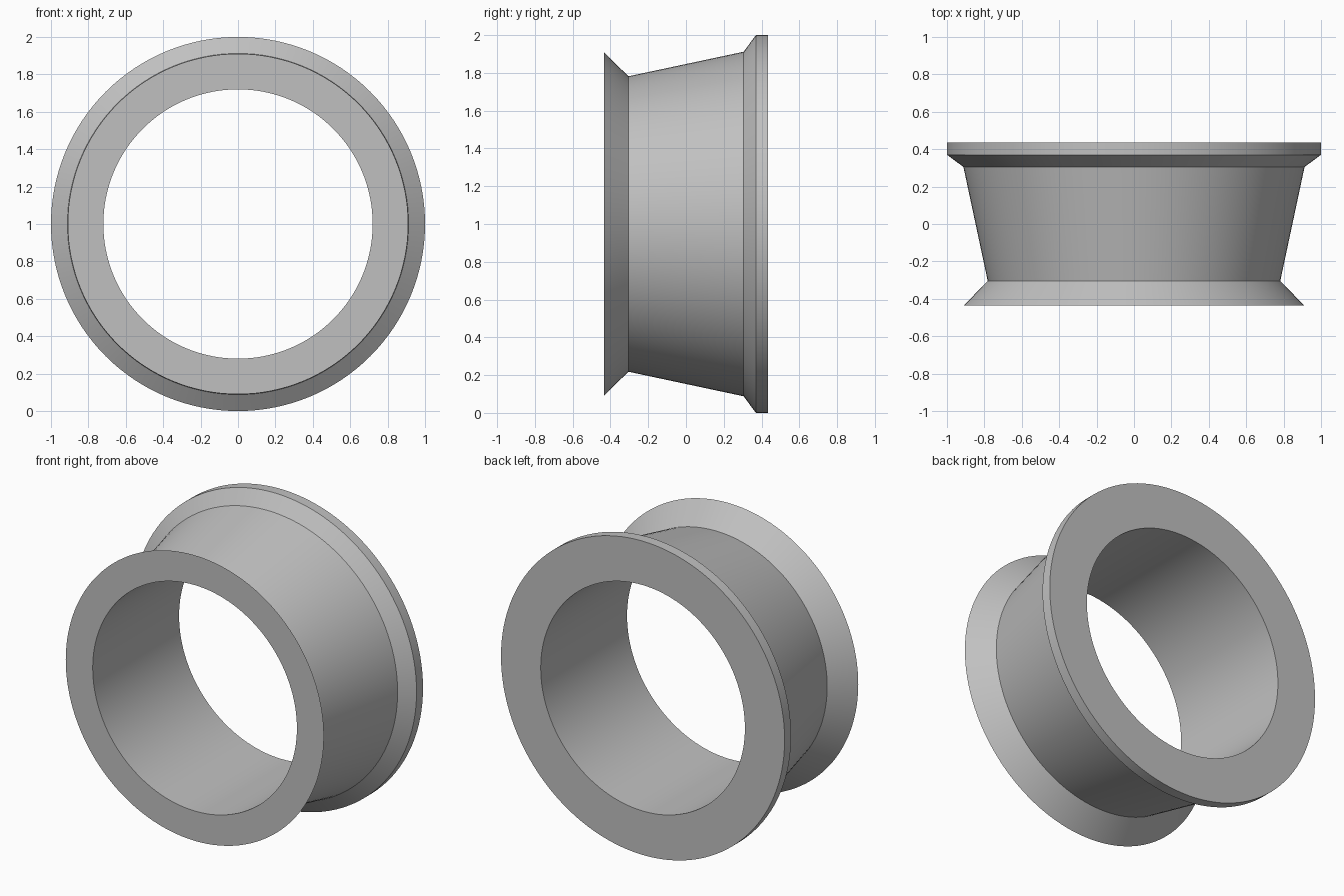
import bpy
import bmesh
import math
from mathutils import Matrix, Vector

cube = bpy.data.objects.get("Cube")
if cube:
    bpy.data.objects.remove(cube, do_unlink=True)

# Plain grey material
grey = bpy.data.materials.new("plain grey")
grey.use_nodes = True
colour = (0.53, 0.53, 0.53, 1)
grey.diffuse_color = colour
grey.node_tree.nodes["Principled BSDF"].inputs["Base Color"].default_value = colour

# Cross-section as radius and depth, bore edge to bore edge
profile = [(0.72, -0.435), (0.91, -0.435), (0.782, -0.305), (0.912, 0.305),
           (1.0, 0.37), (1.0, 0.435), (0.72, 0.435)]
SEGMENTS = 128
centre = Vector((0, 0, 1))

# Flanged ring: closed cross-section turned about the y axis
bm = bmesh.new()
rings = []
for i in range(SEGMENTS):
    turn = Matrix.Rotation(math.tau * i / SEGMENTS, 3, "Y")
    rings.append([bm.verts.new(turn @ Vector((r, y, 0)) + centre) for r, y in profile])
for i, ring in enumerate(rings):
    following = rings[(i + 1) % SEGMENTS]
    for j in range(len(profile)):
        k = (j + 1) % len(profile)
        bm.faces.new((ring[j], ring[k], following[k], following[j]))
bmesh.ops.recalc_face_normals(bm, faces=bm.faces)

mesh = bpy.data.meshes.new("flanged_ring")
bm.to_mesh(mesh)
bm.free()
mesh.materials.append(grey)
ring_object = bpy.data.objects.new("flanged_ring", mesh)
bpy.context.collection.objects.link(ring_object)

# Smooth round walls with crisp rims
bpy.ops.object.select_all(action="DESELECT")
ring_object.select_set(True)
bpy.context.view_layer.objects.active = ring_object
bpy.ops.object.shade_smooth_by_angle(angle=math.radians(25))
